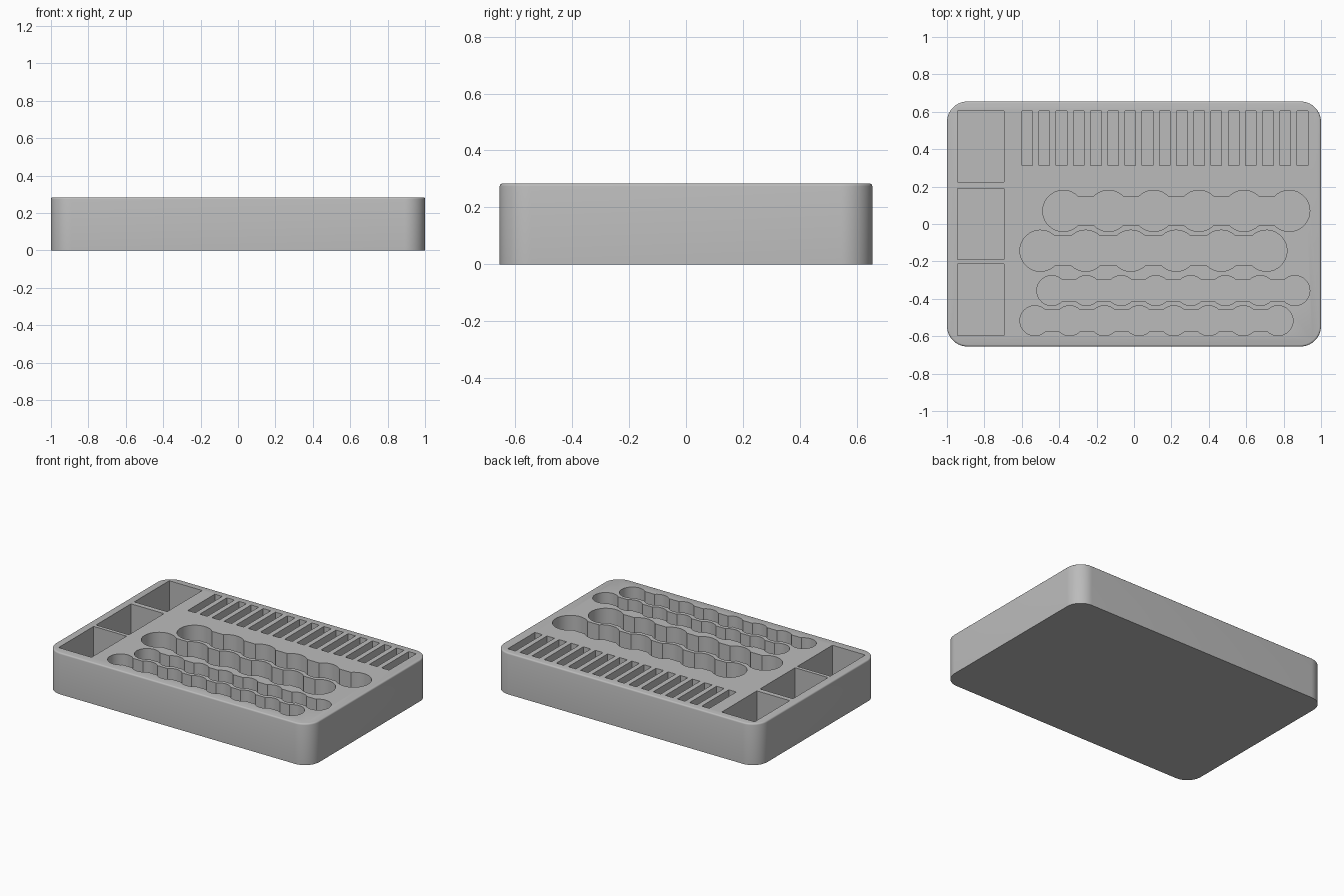
import bpy, bmesh
from math import sin, cos, pi, asin, radians

cube = bpy.data.objects.get("Cube")
if cube:
    bpy.data.objects.remove(cube, do_unlink=True)

HEIGHT, FLOOR = 0.284, 0.03

grey = bpy.data.materials.new("light grey plastic")
grey.use_nodes = True
grey.diffuse_color = (0.5, 0.5, 0.5, 1)
grey.node_tree.nodes["Principled BSDF"].inputs["Base Color"].default_value = (0.5, 0.5, 0.5, 1)


def arc(cx, cy, r, start, end, steps):
    return [(cx + r * cos(start + (end - start) * i / steps),
             cy + r * sin(start + (end - start) * i / steps)) for i in range(steps + 1)]


def rectangle(x0, x1, y0, y1):
    return [(x0, y0), (x1, y0), (x1, y1), (x0, y1)]


def rounded_rectangle(hx, hy, r):
    pts = []
    for k, (sx, sy) in enumerate([(1, 1), (-1, 1), (-1, -1), (1, -1)]):
        pts += arc(sx * (hx - r), sy * (hy - r), r, k * pi / 2, (k + 1) * pi / 2, 16)
    return pts


def scalloped_row(first, last, count, y, r, half):
    """Outline of a line of round wells joined by a straight channel."""
    a = asin(half / r)
    step = (last - first) / (count - 1)
    pts = []
    for i in range(count):                      # front side, left to right
        start = pi if i == 0 else pi + a
        end = 2 * pi if i == count - 1 else 2 * pi - a
        pts += arc(first + i * step, y, r, start, end, 14)
    back = [(x, 2 * y - v) for x, v in reversed(pts)]
    return pts + back[1:-1]


def add_prism(bm, outline, z0, z1):
    low = bm.faces.new([bm.verts.new((x, y, z0)) for x, y in outline])
    top = bmesh.ops.extrude_face_region(bm, geom=[low])["geom"]
    bmesh.ops.translate(bm, vec=(0, 0, z1 - z0),
                        verts=[v for v in top if isinstance(v, bmesh.types.BMVert)])


def make_object(name, bm):
    bmesh.ops.recalc_face_normals(bm, faces=bm.faces)
    mesh = bpy.data.meshes.new(name)
    bm.to_mesh(mesh)
    bm.free()
    obj = bpy.data.objects.new(name, mesh)
    obj.data.materials.append(grey)
    bpy.context.collection.objects.link(obj)
    return obj


# Tray block with a small rounded top rim
bm = bmesh.new()
add_prism(bm, rounded_rectangle(1.0, 0.655, 0.11), 0, HEIGHT)
rim = [e for e in bm.edges if all(v.co.z > HEIGHT - 0.001 for v in e.verts)]
bmesh.ops.bevel(bm, geom=rim, offset=0.01, segments=3, profile=0.5, affect='EDGES')
tray = make_object("organizer_tray", bm)

# Pockets
bm = bmesh.new()
pockets = []
for y in (-0.595, -0.19, 0.225):                # square bins
    pockets.append(rectangle(-0.945, -0.695, y, y + 0.38))
for i in range(17):                             # narrow slots
    x = -0.6 + i * 0.092
    pockets.append(rectangle(x, x + 0.057, 0.312, 0.605))
pockets.append(scalloped_row(-0.378, 0.83, 6, 0.07, 0.11, 0.078))
pockets.append(scalloped_row(-0.50, 0.708, 6, -0.143, 0.11, 0.078))
pockets.append(scalloped_row(-0.44, 0.86, 8, -0.356, 0.08, 0.057))
pockets.append(scalloped_row(-0.53, 0.77, 8, -0.517, 0.08, 0.057))
for outline in pockets:
    add_prism(bm, outline, FLOOR, HEIGHT + 0.1)
cutter = make_object("pocket_cutter", bm)
cutter.hide_render = True

# Cut the pockets out of the tray
cut = tray.modifiers.new("pockets", 'BOOLEAN')
cut.operation = 'DIFFERENCE'
cut.solver = 'EXACT'
cut.object = cutter
bpy.ops.object.select_all(action='DESELECT')
tray.select_set(True)
bpy.context.view_layer.objects.active = tray
bpy.ops.object.modifier_apply(modifier=cut.name)
bpy.data.objects.remove(cutter, do_unlink=True)
bpy.ops.object.shade_smooth_by_angle(angle=radians(35))
